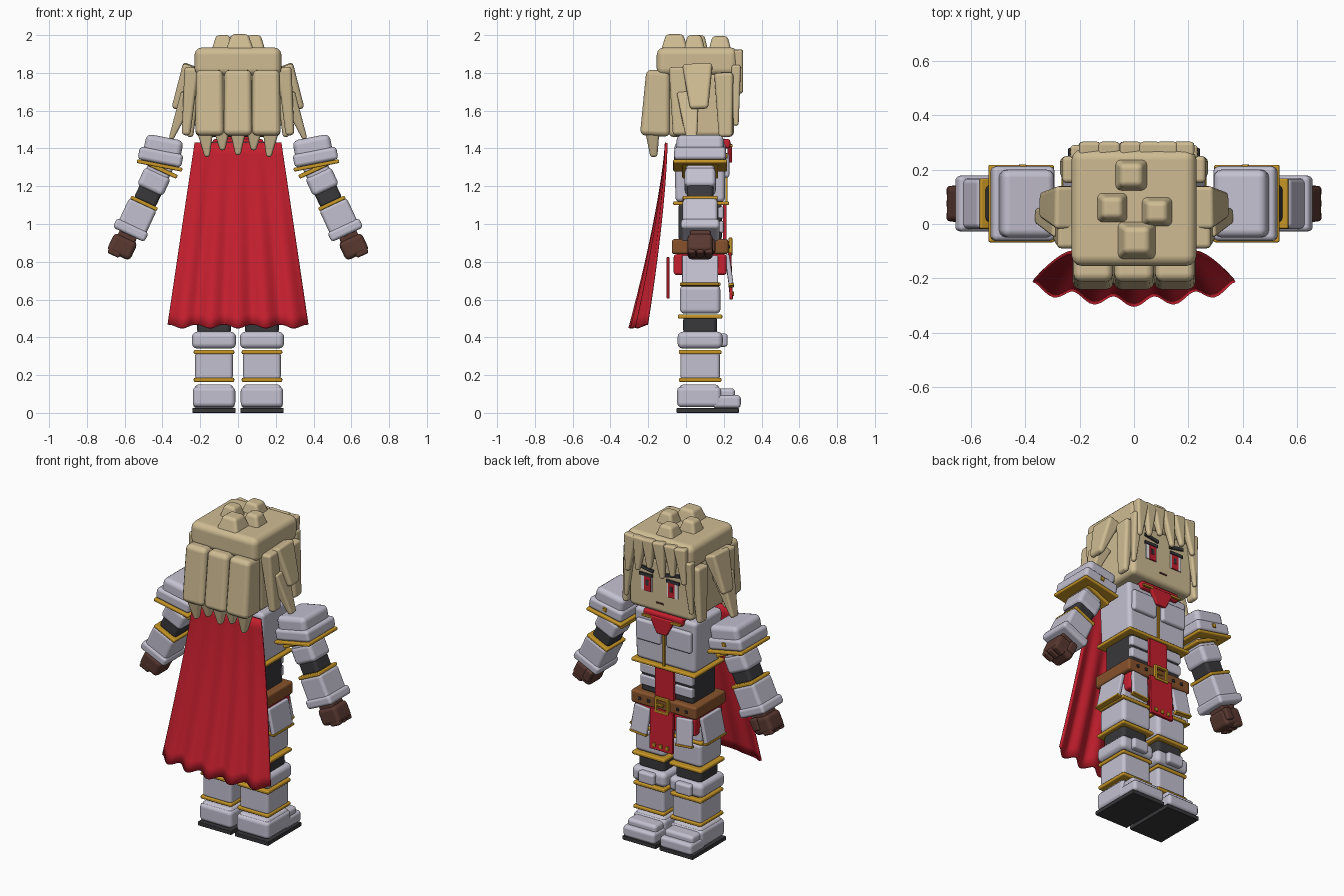
import bpy, bmesh, math
from mathutils import Vector

def mat(name, r, g, b):
    m = bpy.data.materials.new(name)
    m.diffuse_color = (r, g, b, 1)
    return m

SILVER = mat("silver", 0.55, 0.53, 0.63)
HAIR = mat("blond", 0.62, 0.50, 0.29)
GOLD = mat("gold", 0.58, 0.31, 0.02)
RED = mat("red", 0.57, 0.014, 0.028)
DARK = mat("charcoal", 0.04, 0.04, 0.045)
GLOVE = mat("dark brown", 0.10, 0.04, 0.03)
LEATHER = mat("leather", 0.24, 0.085, 0.025)
WHITE = mat("white", 0.85, 0.85, 0.85)

def finish(ob, m):
    ob.data.materials.append(m)
    bpy.ops.object.select_all(action='DESELECT')
    ob.select_set(True)
    bpy.context.view_layer.objects.active = ob
    bpy.ops.object.shade_smooth_by_angle(angle=math.radians(40))

def box(name, loc, size, m, r=0.02, top=(1, 1), bot=(1, 1), rot=(0, 0, 0), both=False):
    """Rounded block with tapered ends; rot in degrees; both adds the mirrored twin."""
    for s in ((1, -1) if both else (1,)):
        me = bpy.data.meshes.new(name)
        bm = bmesh.new()
        bmesh.ops.create_cube(bm, size=1)
        for v in bm.verts:
            k = top if v.co.z > 0 else bot
            v.co = Vector((v.co.x * size[0] * k[0], v.co.y * size[1] * k[1], v.co.z * size[2]))
        bm.to_mesh(me)
        bm.free()
        side = ("_right" if s > 0 else "_left") if both else ""
        ob = bpy.data.objects.new(name + side, me)
        bpy.context.collection.objects.link(ob)
        ob.location = (loc[0] * s, loc[1], loc[2])
        a, b, c = (math.radians(q) for q in rot)
        ob.rotation_euler = (a, b * s, c * s)
        if r:
            bv = ob.modifiers.new("round", 'BEVEL')
            bv.width, bv.segments, bv.harden_normals = r, 3, True
        finish(ob, m)

def lock(name, top, tip, w, d, both=False, point=0.3):
    """Hair lock from a wide top down to a narrow tip."""
    top, tip = Vector(top), Vector(tip)
    v = top - tip
    rot = (-math.degrees(math.asin(v.y / v.length)), math.degrees(math.atan2(v.x, v.z)), 0)
    box(name, (top + tip) / 2, (w, d, v.length), HAIR, 0.018,
        top=(0.85, 0.85), bot=(point, point + 0.15), rot=rot, both=both)

CY = 0.075  # depth of the body centre line

# Head and hair cap
box("head", (0, 0.08, 1.63), (0.44, 0.35, 0.34), HAIR, 0.03)
box("hair_cap", (0, 0.06, 1.86), (0.46, 0.43, 0.15), HAIR, 0.04)
for x, y, s, z in ((-0.01, 0.18, 0.14, 1.945), (-0.08, 0.06, 0.13, 1.95),
                   (0.085, 0.045, 0.13, 1.95), (0.01, -0.06, 0.16, 1.955)):
    box("crown_tuft", (x, y, z), (s, s * 0.95, 0.10), HAIR, 0.018, top=(0.55, 0.6))

# Back hair
for x in (-0.15, 0, 0.15):
    box("back_hair", (x, -0.155, 1.64), (0.152, 0.16, 0.35), HAIR, 0.03,
        top=(0.95, 0.8), rot=(-3, 0, 0))
for x, z in ((-0.17, 1.355), (-0.085, 1.39), (0, 1.365), (0.085, 1.39), (0.17, 1.355)):
    lock("nape_lock", (x * 1.04, -0.18, 1.53), (x * 0.96, -0.17, z), 0.12, 0.10, point=0.22)

# Side hair
lock("side_lock_upper", (0.25, 0.06, 1.84), (0.335, 0.07, 1.61), 0.10, 0.19, True, 0.35)
lock("side_lock_lower", (0.26, 0.01, 1.69), (0.355, 0.03, 1.45), 0.10, 0.14, True, 0.25)
lock("side_lock_rear", (0.245, -0.04, 1.83), (0.275, -0.03, 1.47), 0.09, 0.12, True, 0.5)
lock("side_lock_front", (0.23, 0.20, 1.80), (0.255, 0.21, 1.46), 0.08, 0.12, True, 0.45)
lock("temple_lock", (0.20, 0.265, 1.84), (0.225, 0.265, 1.52), 0.08, 0.06, True, 0.3)

# Fringe
for x, tx, z in ((-0.16, -0.19, 1.70), (-0.09, -0.11, 1.73), (-0.01, -0.04, 1.70),
                 (0.06, 0.05, 1.74), (0.12, 0.13, 1.71), (0.18, 0.20, 1.69)):
    lock("fringe_lock", (x, 0.275, 1.92), (tx, 0.288, z), 0.10, 0.065)

# Face
FY = 0.257
box("eye_white", (0.09, FY, 1.63), (0.075, 0.008, 0.095), WHITE, 0, both=True)
box("iris", (0.082, FY + 0.003, 1.627), (0.045, 0.008, 0.09), RED, 0, both=True)
box("pupil", (0.082, FY + 0.005, 1.635), (0.018, 0.008, 0.035), DARK, 0, both=True)
box("upper_lash", (0.093, FY + 0.005, 1.682), (0.09, 0.009, 0.018), DARK, 0, both=True)
box("eyebrow", (0.09, FY + 0.006, 1.722), (0.10, 0.009, 0.02), DARK, 0, rot=(0, -10, 0), both=True)
box("mouth", (0, FY, 1.525), (0.05, 0.006, 0.009), GLOVE, 0)

# Neck, scarf and chest armour
box("neck", (0, CY, 1.45), (0.20, 0.18, 0.08), RED, 0.02)
box("scarf", (0, 0.10, 1.425), (0.27, 0.27, 0.05), RED, 0.015)
box("scarf_tip", (0, 0.232, 1.375), (0.17, 0.025, 0.10), RED, 0.006, bot=(0.4, 1))
box("scarf_clasp", (0.10, 0.24, 1.415), (0.07, 0.014, 0.014), GOLD, 0.003, both=True)
box("chest", (0, CY, 1.275), (0.43, 0.27, 0.32), SILVER, 0.025, bot=(0.95, 0.97))
box("breast_plate", (0.105, 0.205, 1.31), (0.17, 0.05, 0.13), SILVER, 0.015, both=True)
box("chest_line", (0, 0.215, 1.22), (0.014, 0.012, 0.22), GOLD, 0.003)
box("chest_trim", (0, CY + 0.005, 1.11), (0.44, 0.295, 0.02), GOLD, 0.007)
box("waist", (0, CY, 1.01), (0.36, 0.23, 0.20), DARK, 0.02)
for z in (1.06, 0.985):
    box("belly_plate", (0.115, 0.18, z), (0.13, 0.04, 0.065), SILVER, 0.012, both=True)
box("belly_cloth", (0, 0.205, 1.01), (0.13, 0.02, 0.20), RED, 0.004)

# Belt with buckle
box("belt", (0, CY, 0.88), (0.45, 0.30, 0.08), LEATHER, 0.015)
for x in (-0.04, 0.04):
    box("buckle_side", (x, 0.235, 0.88), (0.016, 0.02, 0.09), GOLD, 0.004)
for z in (0.84, 0.92):
    box("buckle_bar", (0, 0.235, z), (0.096, 0.02, 0.016), GOLD, 0.004)
box("buckle_pin", (0.015, 0.236, 0.88), (0.05, 0.014, 0.012), GOLD, 0.003)
for x in (0.10, 0.16):
    box("belt_stud", (x, 0.227, 0.88), (0.018, 0.01, 0.018), DARK, 0.003, both=True)

# Skirt, tabards and hanging plates
box("skirt", (0, CY, 0.785), (0.42, 0.28, 0.11), RED, 0.015)
box("front_tabard", (0, 0.235, 0.725), (0.16, 0.018, 0.25), RED, 0.004, rot=(2, 0, 0))
box("rear_tabard", (0, -0.095, 0.715), (0.18, 0.015, 0.22), RED, 0.004)
for x in (-0.045, 0, 0.045):
    box("tabard_stud", (x, 0.249, 0.63), (0.02, 0.009, 0.024), GOLD, 0.002)
box("front_tasset", (0.15, 0.228, 0.755), (0.11, 0.025, 0.16), SILVER, 0.008, rot=(8, -5, 0), both=True)
box("front_tasset_trim", (0.157, 0.239, 0.675), (0.115, 0.03, 0.014), GOLD, 0.004, rot=(8, -5, 0), both=True)
box("side_tasset", (0.235, CY, 0.755), (0.025, 0.19, 0.16), SILVER, 0.008, rot=(0, -12, 0), both=True)
box("side_tasset_trim", (0.252, CY, 0.68), (0.03, 0.20, 0.014), GOLD, 0.004, rot=(0, -12, 0), both=True)

# Legs: name, depth centre, z, size, colour, rounding
LX = 0.127
for name, y, z, size, m, r in (
        ("hip", CY, 0.72, (0.19, 0.19, 0.12), SILVER, 0.02),
        ("thigh_trim", CY, 0.68, (0.215, 0.215, 0.02), GOLD, 0.007),
        ("thigh", CY, 0.60, (0.205, 0.215, 0.15), SILVER, 0.025),
        ("thigh_lower_trim", CY, 0.51, (0.225, 0.235, 0.022), GOLD, 0.008),
        ("knee_joint", CY, 0.465, (0.18, 0.18, 0.10), DARK, 0.025),
        ("knee_guard", CY, 0.385, (0.235, 0.24, 0.09), SILVER, 0.03),
        ("knee_cap", 0.195, 0.385, (0.11, 0.05, 0.07), SILVER, 0.015),
        ("shin_upper_trim", CY, 0.322, (0.215, 0.225, 0.022), GOLD, 0.008),
        ("shin", CY, 0.25, (0.20, 0.21, 0.15), SILVER, 0.02),
        ("shin_lower_trim", CY, 0.175, (0.215, 0.225, 0.022), GOLD, 0.008),
        ("ankle", 0.07, 0.12, (0.205, 0.21, 0.06), SILVER, 0.02),
        ("boot", 0.07, 0.085, (0.225, 0.235, 0.11), SILVER, 0.025),
        ("toe_upper", 0.18, 0.095, (0.20, 0.16, 0.07), SILVER, 0.02),
        ("toe", 0.215, 0.06, (0.22, 0.15, 0.07), SILVER, 0.02),
        ("sole", 0.115, 0.0125, (0.23, 0.33, 0.025), DARK, 0.004)):
    box(name, (LX, y, z), size, m, r, both=True)

# Shoulder armour, tilted up outwards
for name, loc, size, m, r in (
        ("shoulder_pad", (0.395, CY, 1.41), (0.20, 0.25, 0.10), SILVER, 0.03),
        ("shoulder_plate", (0.41, CY, 1.355), (0.235, 0.275, 0.07), SILVER, 0.02),
        ("shoulder_trim", (0.415, CY, 1.31), (0.245, 0.285, 0.02), GOLD, 0.007),
        ("shoulder_rivet", (0.41, 0.213, 1.36), (0.025, 0.012, 0.025), GOLD, 0.004)):
    box(name, loc, size, m, r, rot=(0, -11, 0), both=True)

# Arms, slanting outwards
for name, loc, size, m, r in (
        ("arm_core", (0.42, CY, 1.28), (0.13, 0.15, 0.16), SILVER, 0.02),
        ("arm_trim", (0.40, CY, 1.285), (0.17, 0.19, 0.022), GOLD, 0.007),
        ("upper_arm", (0.445, CY, 1.225), (0.15, 0.165, 0.11), SILVER, 0.025),
        ("elbow", (0.475, CY, 1.155), (0.125, 0.14, 0.10), DARK, 0.02),
        ("forearm_trim", (0.497, CY, 1.11), (0.155, 0.185, 0.02), GOLD, 0.007),
        ("forearm", (0.535, CY, 1.035), (0.16, 0.185, 0.16), SILVER, 0.02),
        ("cuff", (0.568, CY, 0.968), (0.185, 0.205, 0.055), SILVER, 0.018),
        ("wrist", (0.59, CY, 0.925), (0.10, 0.11, 0.06), GLOVE, 0.01),
        ("fist", (0.613, CY, 0.88), (0.135, 0.135, 0.105), GLOVE, 0.025),
        ("thumb", (0.575, 0.135, 0.88), (0.05, 0.04, 0.075), GLOVE, 0.012)):
    box(name, loc, size, m, r, rot=(0, -25, 0), both=True)
for y in (0.03, 0.075, 0.12):
    box("finger", (0.645, y, 0.87), (0.07, 0.04, 0.08), GLOVE, 0.012, rot=(0, -25, 0), both=True)

# Cape: flaring sheet with folds that deepen towards the hem
NX, NZ = 60, 16
verts, faces = [], []
for j in range(NZ + 1):
    t = j / NZ
    for i in range(NX + 1):
        u = 2 * i / NX - 1
        fold = math.cos(5 * math.pi * u)
        verts.append((u * (0.23 + 0.14 * t),
                      -0.105 - t ** 1.4 * (0.12 + 0.055 * (1 - u * u)) - 0.018 * t * fold,
                      1.43 - t * (0.972 + 0.01 * fold)))
        if i < NX and j < NZ:
            k = j * (NX + 1) + i
            faces.append((k, k + NX + 1, k + NX + 2, k + 1))
me = bpy.data.meshes.new("cape")
me.from_pydata(verts, [], faces)
cape = bpy.data.objects.new("cape", me)
bpy.context.collection.objects.link(cape)
sol = cape.modifiers.new("thickness", 'SOLIDIFY')
sol.thickness, sol.offset = 0.014, 0
finish(cape, RED)
